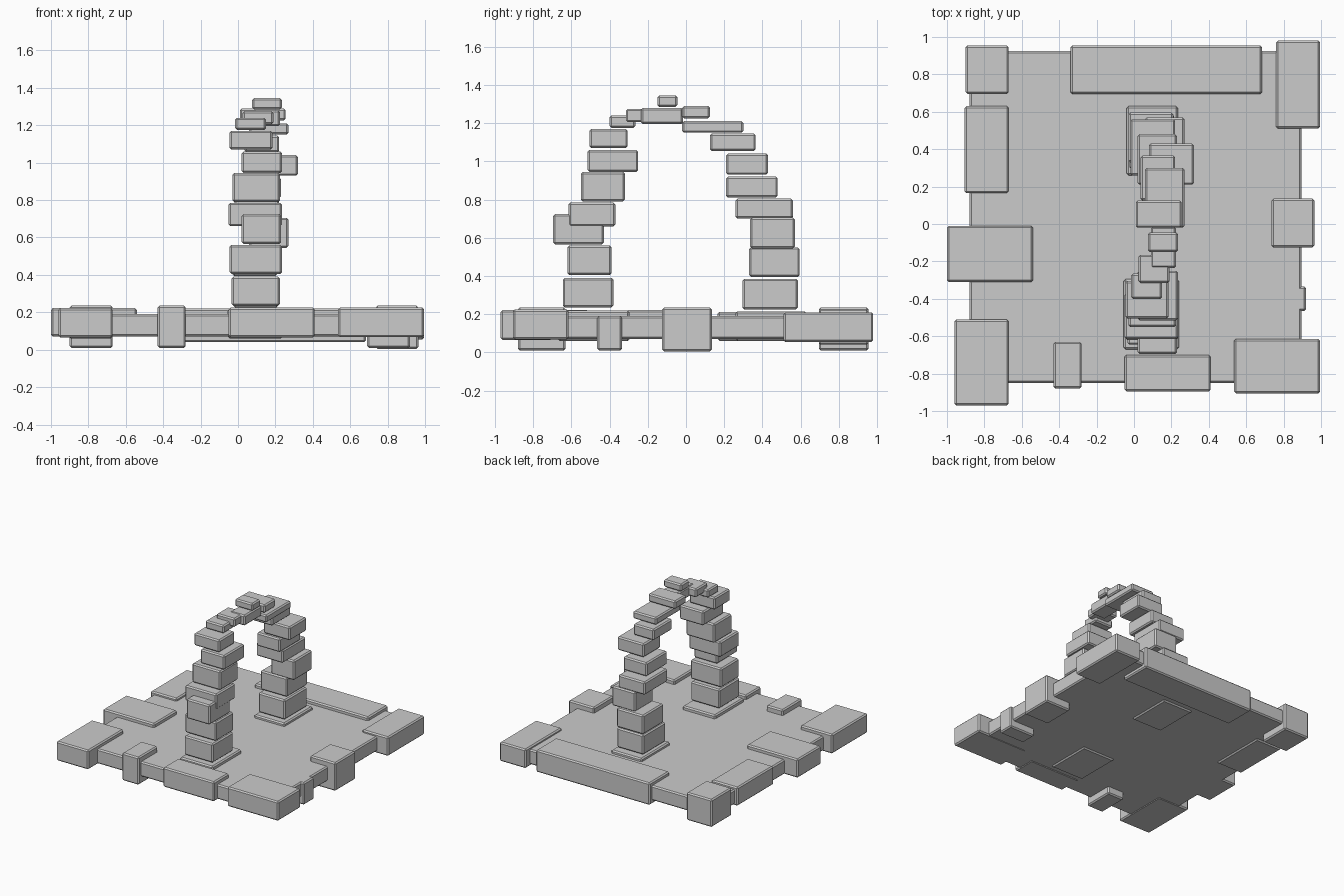
import bpy
import bmesh


def block(name, x0, x1, y0, y1, z0, z1, bevel=0.01):
    """Axis-aligned stone block with a narrow chamfer on every edge."""
    bm = bmesh.new()
    bmesh.ops.create_cube(bm, size=1)
    for v in bm.verts:
        v.co.x = x1 if v.co.x > 0 else x0
        v.co.y = y1 if v.co.y > 0 else y0
        v.co.z = z1 if v.co.z > 0 else z0
    bmesh.ops.bevel(bm, geom=bm.edges[:], offset=bevel, segments=1,
                    profile=0.5, affect='EDGES')
    me = bpy.data.meshes.new(name)
    bm.to_mesh(me)
    bm.free()
    ob = bpy.data.objects.new(name, me)
    bpy.context.collection.objects.link(ob)


# Floor slab
block("floor_slab", -0.88, 0.895, -0.85, 0.925, 0.07, 0.19)

# Border stones: x0, x1, y0, y1, z0, z1
border = [
    (-0.90, -0.67, 0.695, 0.955, 0.01, 0.235),
    (-0.905, -0.67, 0.165, 0.63, 0.06, 0.212),
    (-1.00, -0.54, -0.31, -0.01, 0.07, 0.222),
    (-0.96, -0.67, -0.97, -0.51, 0.065, 0.222),
    (-0.43, -0.28, -0.88, -0.63, 0.01, 0.235),
    (-0.05, 0.41, -0.895, -0.70, 0.065, 0.225),
    (0.535, 0.995, -0.905, -0.615, 0.067, 0.225),
    (0.69, 0.92, -0.465, -0.335, 0.01, 0.19),
    (0.735, 0.965, -0.125, 0.135, 0.005, 0.235),
    (0.76, 0.995, 0.51, 0.98, 0.055, 0.21),
    (-0.34, 0.685, 0.695, 0.955, 0.04, 0.22),
]
for b in border:
    block("border_stone", *b)

# Base plates under the two arch legs
block("front_leg_base", -0.055, 0.24, -0.67, -0.295, 0.06, 0.22)
block("back_leg_base", -0.04, 0.235, 0.26, 0.63, 0.06, 0.215)

# Front leg of the arch, bottom to top
front_leg = [
    (-0.035, 0.225, -0.645, -0.38, 0.235, 0.39),
    (-0.045, 0.235, -0.62, -0.39, 0.405, 0.56),
    (0.02, 0.23, -0.695, -0.43, 0.565, 0.725),
    (-0.05, 0.235, -0.615, -0.37, 0.66, 0.785),
    (-0.03, 0.225, -0.55, -0.32, 0.79, 0.945),
    (0.02, 0.235, -0.515, -0.25, 0.945, 1.06),
    (-0.045, 0.185, -0.505, -0.305, 1.07, 1.17),
    (-0.015, 0.15, -0.40, -0.265, 1.175, 1.24),
]
for b in front_leg:
    block("front_leg_stone", *b)

# Crown of the arch
crown = [
    (0.025, 0.19, -0.315, -0.165, 1.205, 1.275),
    (0.09, 0.225, -0.235, -0.015, 1.195, 1.28),
    (0.075, 0.235, -0.15, -0.045, 1.285, 1.345),
    (0.01, 0.255, -0.02, 0.125, 1.225, 1.29),
]
for b in crown:
    block("crown_stone", *b)

# Back leg of the arch, top to bottom
back_leg = [
    (0.06, 0.27, -0.02, 0.30, 1.15, 1.21),
    (0.035, 0.22, 0.125, 0.365, 1.055, 1.145),
    (0.08, 0.32, 0.21, 0.43, 0.93, 1.04),
    (0.02, 0.23, 0.21, 0.48, 0.81, 0.92),
    (-0.02, 0.22, 0.26, 0.56, 0.70, 0.805),
    (0.06, 0.27, 0.335, 0.57, 0.545, 0.705),
    (-0.03, 0.21, 0.33, 0.595, 0.395, 0.55),
    (-0.025, 0.215, 0.295, 0.585, 0.225, 0.385),
]
for b in back_leg:
    block("back_leg_stone", *b)
